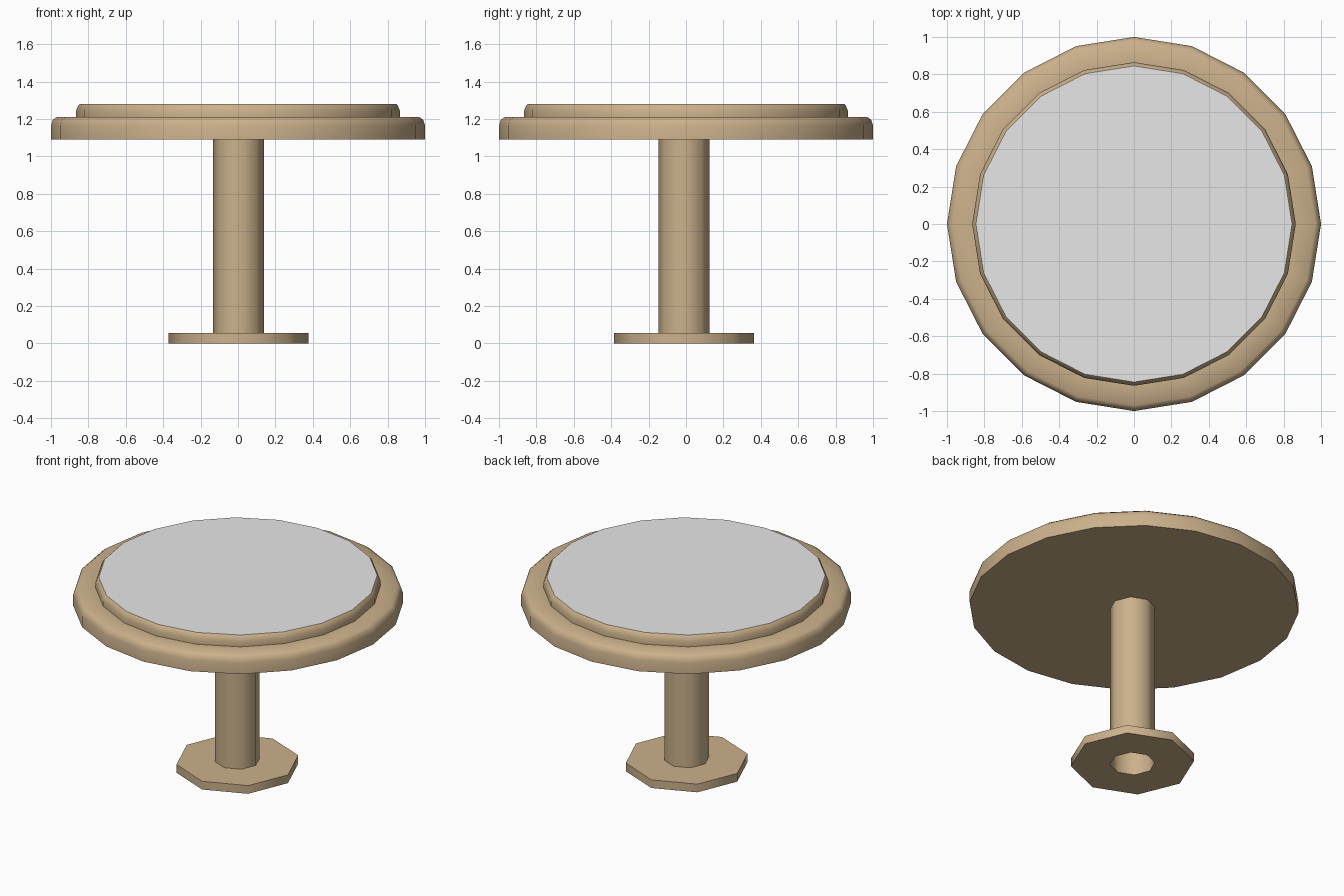
import bpy, bmesh, math

if "Cube" in bpy.data.objects:
    bpy.data.objects.remove(bpy.data.objects["Cube"])


def material(name, rgb):
    m = bpy.data.materials.new(name)
    m.diffuse_color = (*rgb, 1)
    m.use_nodes = True
    m.node_tree.nodes["Principled BSDF"].inputs["Base Color"].default_value = m.diffuse_color
    return m


wood = material("light_wood", (0.60, 0.44, 0.26))
grey = material("pale_grey", (0.80, 0.80, 0.80))


def lathe(name, profile, sides, mats, centre=(0, 0), cap_bottom=False,
          cap_top=False, closed=False, angle=50):
    """Revolve (radius, z) points into a faceted part with optional end caps."""
    bm = bmesh.new()
    rings = []
    for r, z in profile:
        rings.append([bm.verts.new((centre[0] + r * math.cos(2 * math.pi * i / sides),
                                    centre[1] + r * math.sin(2 * math.pi * i / sides), z))
                      for i in range(sides)])
    pairs = list(zip(rings, rings[1:]))
    if closed:
        pairs.append((rings[-1], rings[0]))
    for a, b in pairs:
        for i in range(sides):
            j = (i + 1) % sides
            bm.faces.new((a[i], a[j], b[j], b[i]))
    if cap_bottom:
        bm.faces.new(rings[0][::-1])
    if cap_top:
        bm.faces.new(rings[-1]).material_index = len(mats) - 1
    me = bpy.data.meshes.new(name)
    bm.to_mesh(me)
    bm.free()
    for m in mats:
        me.materials.append(m)
    ob = bpy.data.objects.new(name, me)
    bpy.context.collection.objects.link(ob)
    bpy.ops.object.select_all(action='DESELECT')
    ob.select_set(True)
    bpy.context.view_layer.objects.active = ob
    bpy.ops.object.shade_smooth_by_angle(angle=math.radians(angle))
    return ob


# Round top: wide rim with a softened edge, raised disc, grey upper face
lathe("table_top",
      [(1.0, 1.09), (1.0, 1.165), (0.99, 1.195), (0.97, 1.21),
       (0.865, 1.21), (0.865, 1.245), (0.855, 1.27), (0.845, 1.28)],
      20, [wood, grey], cap_bottom=True, cap_top=True, angle=40)

# Open octagonal stem, very slightly off centre
OFF = (0.003, -0.011)
STEM = 0.137
lathe("stem", [(STEM, 0.0), (STEM, 1.09)], 8, [wood], OFF)

# Octagonal foot plate with a hole where the stem passes through
lathe("foot_plate", [(STEM, 0.0), (0.375, 0.0), (0.375, 0.055), (STEM, 0.055)],
      8, [wood], OFF)
